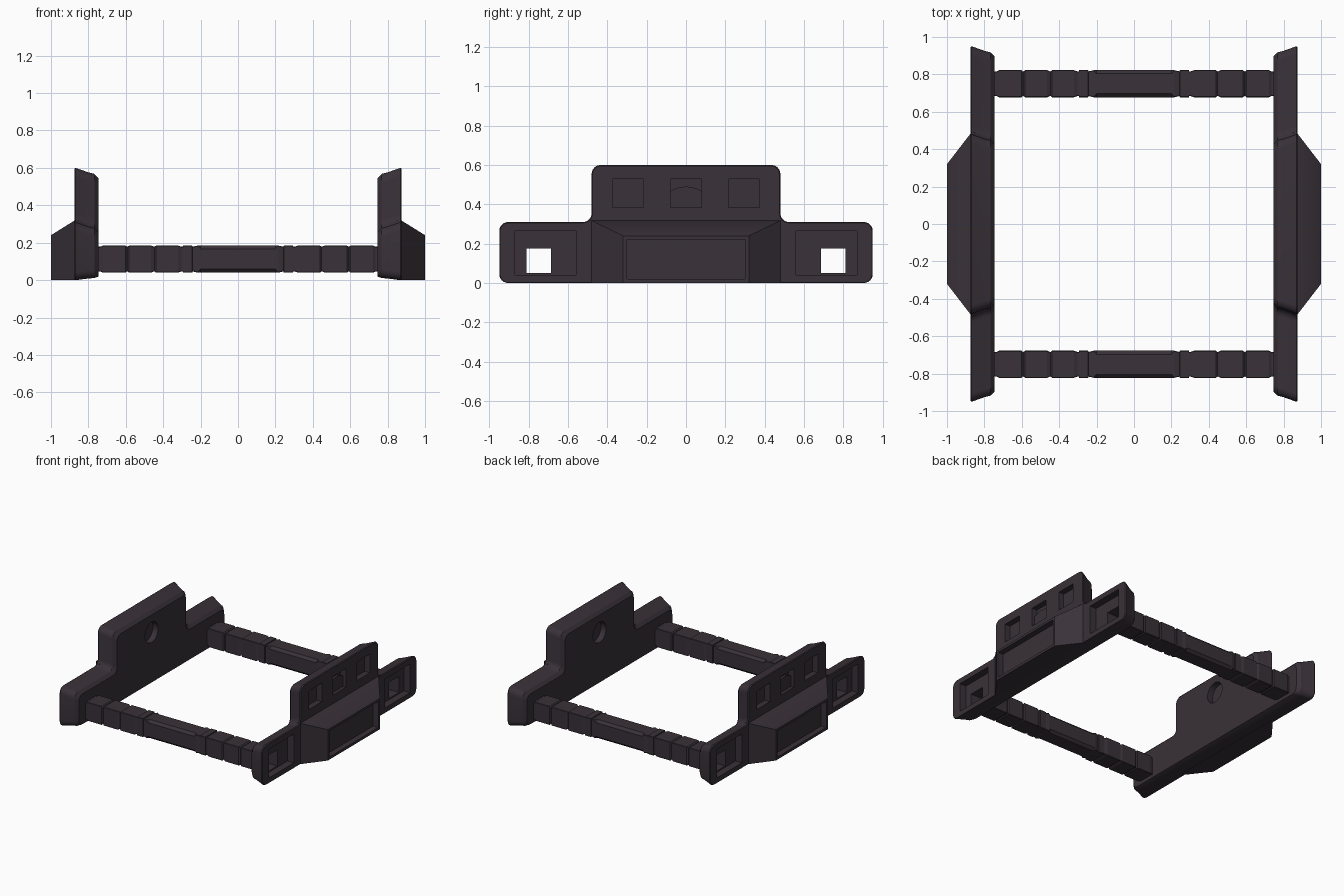
import bpy, bmesh, math
from mathutils import Vector

if "Cube" in bpy.data.objects:
    bpy.data.objects.remove(bpy.data.objects["Cube"])

mat = bpy.data.materials.new("dark_plum_grey")
mat.diffuse_color = (0.041, 0.031, 0.040, 1)
mat.use_nodes = True
mat.node_tree.nodes["Principled BSDF"].inputs["Base Color"].default_value = mat.diffuse_color


def make(name, bm, smooth=True):
    """Turn a bmesh into a named, coloured object."""
    bmesh.ops.recalc_face_normals(bm, faces=bm.faces)
    me = bpy.data.meshes.new(name)
    bm.to_mesh(me)
    bm.free()
    ob = bpy.data.objects.new(name, me)
    bpy.context.collection.objects.link(ob)
    me.materials.append(mat)
    return ob


def loft(rings, wrap=False):
    """Skin equal-length rings; cap the ends or wrap them around."""
    bm = bmesh.new()
    vs = [[bm.verts.new(p) for p in r] for r in rings]
    n = len(vs[0])
    for a, b in zip(vs, vs[1:] + ([vs[0]] if wrap else [])):
        for i in range(n):
            bm.faces.new((a[i], a[(i + 1) % n], b[(i + 1) % n], b[i]))
    if not wrap:
        bm.faces.new(vs[0])
        bm.faces.new(vs[-1])
    return bm


def rect(x, y0, y1, z0, z1):
    return [(x, y0, z0), (x, y1, z0), (x, y1, z1), (x, y0, z1)]


def select(ob):
    bpy.ops.object.select_all(action='DESELECT')
    ob.select_set(True)
    bpy.context.view_layer.objects.active = ob


def cut(ob, bm):
    """Subtract a closed shape from an object."""
    c = make("cutter", bm)
    c.hide_render = True
    m = ob.modifiers.new("cut", 'BOOLEAN')
    m.operation = 'DIFFERENCE'
    m.solver = 'EXACT'
    m.object = c
    select(ob)
    bpy.ops.object.modifier_apply(modifier=m.name)
    bpy.data.objects.remove(c)


def finish(ob, axis=0, angle=28):
    """Shade and mirror across the chosen axis."""
    select(ob)
    bpy.ops.object.shade_smooth_by_angle(angle=math.radians(angle))
    m = ob.modifiers.new("mirror", 'MIRROR')
    m.use_axis = [axis == i for i in range(3)]
    m.use_mirror_merge = False
    bpy.ops.object.modifier_apply(modifier=m.name)


def panel_ring(x, d):
    """Rounded stepped outline, inset by d."""
    b = 0.35 * d
    corners = [(-0.95 + d, b), (0.95 - d, b), (0.95 - d, 0.31 - d), (0.48 - d, 0.31 - d),
               (0.48 - d, 0.60 - d), (-0.48 + d, 0.60 - d), (-0.48 + d, 0.31 - d), (-0.95 + d, 0.31 - d)]
    pts = []
    for i, c in enumerate(corners):
        c = Vector(c)
        u = (Vector(corners[i - 1]) - c).normalized()
        v = (Vector(corners[(i + 1) % 8]) - c).normalized()
        r, steps = 0.045, 6
        for k in range(steps + 1):
            t = math.pi / 2 * k / steps
            p = c + r * (u * (1 - math.sin(t)) + v * (1 - math.cos(t)))
            pts.append((x, p.x, p.y))
    return pts


# side panel: stepped slab with a tapered inner edge
panel = make("side_panel", loft([panel_ring(x, d) for x, d in
             ((0.745, 0.055), (0.768, 0.032), (0.80, 0.024), (0.862, 0.002),
              (0.868, 0.0), (0.875, 0.004))]))
# three upper windows
for y in (-0.295, 0, 0.295):
    cut(panel, loft([rect(0.83, y - 0.078, y + 0.078, 0.385, 0.53),
                     rect(0.90, y - 0.078, y + 0.078, 0.385, 0.53)]))
# end pockets and rod openings
for s in (-1, 1):
    cut(panel, loft([rect(0.82, s * 0.715 - 0.155, s * 0.715 + 0.155, 0.04, 0.265),
                     rect(0.90, s * 0.715 - 0.155, s * 0.715 + 0.155, 0.04, 0.265)]))
    cut(panel, loft([rect(0.70, s * 0.75 - 0.0625, s * 0.75 + 0.0625, 0.05, 0.175),
                     rect(0.90, s * 0.75 - 0.0625, s * 0.75 + 0.0625, 0.05, 0.175)]))
# round socket on the inner wall
circle = [(0.08 * math.cos(math.tau * i / 24), 0.41 + 0.08 * math.sin(math.tau * i / 24)) for i in range(24)]
cut(panel, loft([[(x, y, z) for y, z in circle] for x in (0.72, 0.79)]))
finish(panel)

# arched plug inside the middle window
arch = [(-0.078, 0.385), (0.078, 0.385)]
arch += [(0.078 - 0.0156 * i, 0.34 + math.sqrt(0.15 ** 2 - (0.078 - 0.0156 * i) ** 2)) for i in range(11)]
finish(make("window_plug", loft([[(x, y, z) for y, z in arch] for x in (0.825, 0.85)])))

# outer boss with a recessed face
boss = make("side_boss", loft([rect(0.85, -0.49, 0.49, 0.0, 0.32), rect(0.875, -0.482, 0.482, 0.0, 0.318),
                               rect(1.0, -0.32, 0.32, 0.0, 0.24)]))
cut(boss, loft([rect(0.955, -0.30, 0.30, 0.02, 0.222), rect(1.05, -0.30, 0.30, 0.02, 0.222)]))
finish(boss)


def rod_ring(x, h, c):
    """Square section with chamfered corners around the rod axis."""
    k = h - c
    return [(x, 0.75 + a, 0.1125 + b) for a, b in
            ((h, -k), (h, k), (k, h), (-k, h), (-h, k), (-h, -k), (-k, -h), (k, -h))]


# cross rods: segmented hollow square tubes
H, N, C = 0.0725, 0.066, 0.003
half = [(0.20, H, 0.019), (0.215, H, C), (0.243, N, C), (0.245, H, C), (0.294, H, C), (0.295, N, C),
        (0.303, N, C), (0.322, H, C), (0.438, H, C), (0.446, N, C), (0.450, N, C), (0.464, H, C),
        (0.582, H, C), (0.591, N, C), (0.594, N, C), (0.602, H, C), (0.722, H, C), (0.735, N, C), (0.757, N, C)]
outer = [rod_ring(-x, h, c) for x, h, c in reversed(half)] + [rod_ring(x, h, c) for x, h, c in half]
bore = [rod_ring(0.757, 0.0625, 0.001), rod_ring(-0.757, 0.0625, 0.001)]
finish(make("cross_rod", loft(outer + bore, wrap=True)), axis=1, angle=10)
